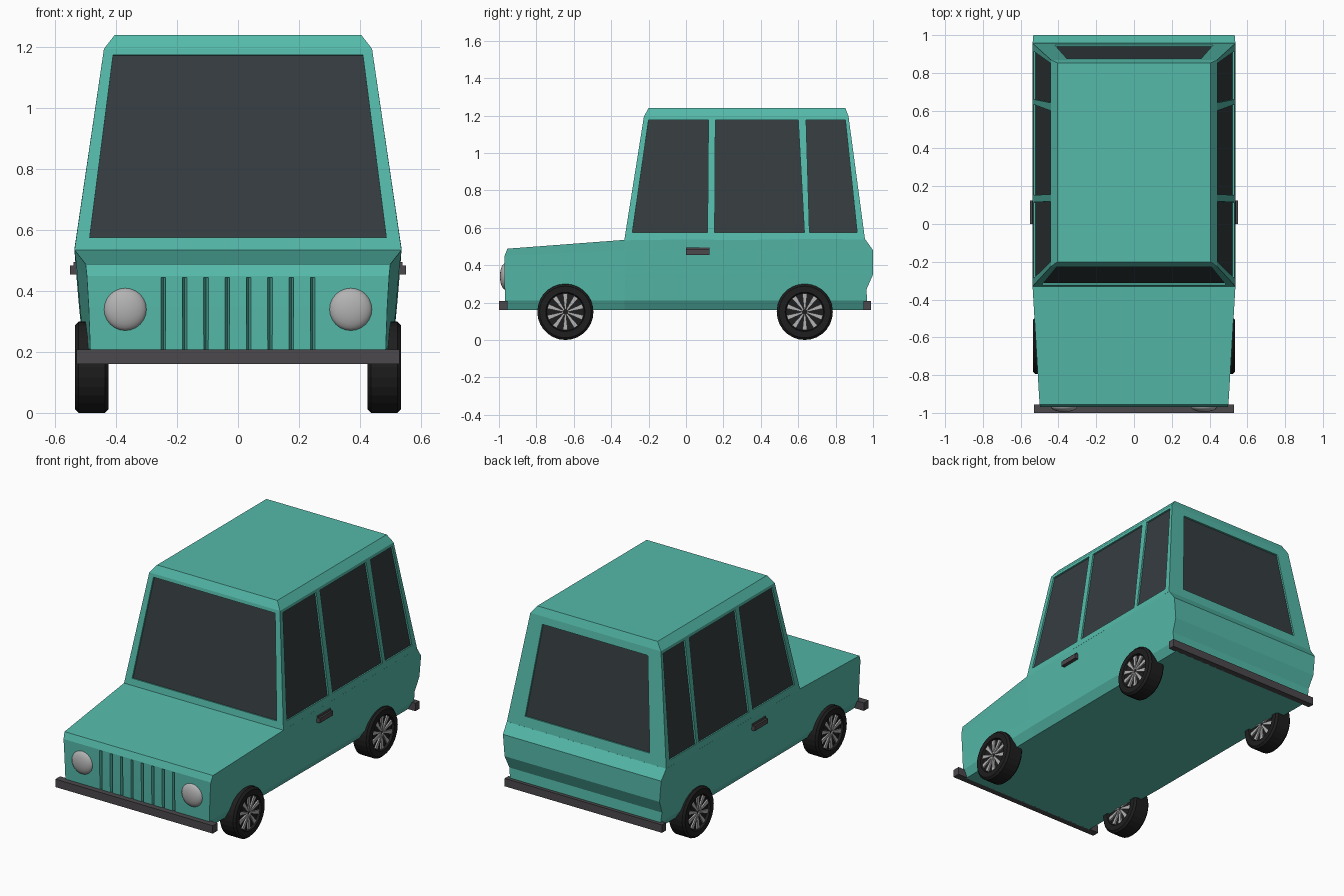
import bpy, bmesh, math
from mathutils import Vector, Matrix

if "Cube" in bpy.data.objects:
    bpy.data.objects.remove(bpy.data.objects["Cube"])


def material(name, r, g, b):
    m = bpy.data.materials.new(name)
    m.diffuse_color = (r, g, b, 1)
    m.use_nodes = True
    m.node_tree.nodes["Principled BSDF"].inputs["Base Color"].default_value = m.diffuse_color
    return m


TEAL = material("teal_paint", 0.09, 0.49, 0.40)
GLASS = material("dark_glass", 0.036, 0.046, 0.05)
RUBBER = material("rubber", 0.013, 0.013, 0.013)
TRIM = material("dark_trim", 0.07, 0.065, 0.07)
SILVER = material("silver", 0.45, 0.45, 0.45)


def finish(name, bm, mat=None):
    bmesh.ops.recalc_face_normals(bm, faces=bm.faces)
    me = bpy.data.meshes.new(name)
    bm.to_mesh(me)
    bm.free()
    ob = bpy.data.objects.new(name, me)
    bpy.context.collection.objects.link(ob)
    if mat:
        me.materials.append(mat)
    return ob


def loft(bm, rings):
    """Closed skin through rings of equal length, capped at both ends."""
    rows = [[bm.verts.new(p) for p in ring] for ring in rings]
    n = len(rows[0])
    for a, b in zip(rows, rows[1:]):
        for i in range(n):
            j = (i + 1) % n
            bm.faces.new((a[i], a[j], b[j], b[i]))
    bm.faces.new(rows[0])
    bm.faces.new(rows[-1])


def box(bm, x0, x1, y0, y1, z0, z1):
    loft(bm, [[(x0, y0, z), (x1, y0, z), (x1, y1, z), (x0, y1, z)] for z in (z0, z1)])


def cut(target, cutter):
    cutter.hide_render = True
    mod = target.modifiers.new("cut", 'BOOLEAN')
    mod.operation, mod.solver, mod.object = 'DIFFERENCE', 'EXACT', cutter
    bpy.context.view_layer.objects.active = target
    bpy.ops.object.modifier_apply(modifier=mod.name)
    bpy.data.objects.remove(cutter)


# Lower body: half sections (half width, y, z) from floor up to belt line
front = [(.465, -.962, .16), (.485, -.968, .21), (.487, -.969, .27),
         (.490, -.970, .35), (.496, -.970, .45), (.50, -.955, .488)]
cowl = [(.475, -.33, .16), (.506, -.33, .21), (.512, -.33, .27),
        (.519, -.33, .35), (.530, -.33, .48), (.537, -.33, .535)]
rear = [(.480, .955, .16), (.508, .968, .21), (.514, .965, .27),
        (.522, 1.0, .35), (.533, 1.0, .48), (.537, .957, .54)]
bm = bmesh.new()
rings = [[(w, y, z) for w, y, z in s] + [(-w, y, z) for w, y, z in reversed(s)]
         for s in (front, cowl, rear)]
rows = [[bm.verts.new(p) for p in r] for r in rings]
for a, b in zip(rows, rows[1:]):
    for i in range(12):
        j = (i + 1) % 12
        bm.faces.new((a[i], a[j], b[j], b[i]))
for r in (rows[0], rows[2]):            # ends made of horizontal strips
    for i in range(5):
        bm.faces.new((r[i], r[i + 1], r[10 - i], r[11 - i]))
body = finish("body", bm, TEAL)

# Grille grooves: narrow diamond cutters
bm = bmesh.new()
for i in range(8):
    x = (i - 3.5) * .07
    loft(bm, [[(x - .008, -.971, z), (x, -.99, z), (x + .008, -.971, z), (x, -.94, z)]
              for z in (.19, .445)])
cut(body, finish("groove_cutter", bm, TEAL))

# Cabin
bm = bmesh.new()
loft(bm, [[(-w, y0, z0), (w, y0, z0), (w, y1, z1), (-w, y1, z1)]
          for w, y0, y1, z0, z1 in ((.537, -.33, .957, .533, .538),
                                    (.440, -.225, .869, 1.195, 1.195),
                                    (.405, -.20, .852, 1.24, 1.24))])
cabin = finish("cabin", bm, TEAL)


# Windows: quads lying on the cabin faces
def side_x(z):
    return .537 - .1465 * (z - .535)


windows = {
    "windscreen": [(s * w, -.33 + .1586 * (z - .533), z)
                   for s, w, z in ((-1, .487, .575), (1, .487, .575), (1, .41, 1.175), (-1, .41, 1.175))],
    "rear_window": [(s * w, .957 - .134 * (z - .538), z)
                    for s, w, z in ((-1, .42, .60), (1, .42, .60), (1, .355, 1.15), (-1, .355, 1.15))]}
side_quads = (("front", -.287, .115, .12, -.20), ("middle", .153, .633, .60, .157),
              ("back", .660, .915, .852, .642))
for side, s in (("right", 1), ("left", -1)):
    for nm, a, b, c, d in side_quads:
        windows[f"{nm}_{side}_window"] = [(s * side_x(z), y, z) for y, z in
                                          ((a, .575), (b, .575), (c, 1.177), (d, 1.177))]


def slab(bm, quad, inner, outer):
    q = [Vector(p) for p in quad]
    n = (q[1] - q[0]).cross(q[3] - q[0]).normalized()
    if n.dot(q[0] + q[2] - Vector((0, .64, 1.75))) < 0:
        n = -n
    loft(bm, [[p + n * d for p in q] for d in (inner, outer)])


bm = bmesh.new()
for quad in windows.values():
    slab(bm, quad, -.02, .03)
cut(cabin, finish("window_cutter", bm, TEAL))
for name, quad in windows.items():
    bm = bmesh.new()
    slab(bm, quad, -.022, -.010)
    finish(name, bm, GLASS)

# Bumpers
for name, y0, y1 in (("front_bumper", -1.0, -.955), ("rear_bumper", .95, .988)):
    bm = bmesh.new()
    box(bm, -.53, .53, y0, y1, .16, .208)
    finish(name, bm, TRIM)

# Door handles: plate with an overhanging grip
for side, s in (("right", 1), ("left", -1)):
    bm = bmesh.new()
    box(bm, s * .50, s * .540, .0, .125, .455, .495)
    box(bm, s * .52, s * .551, .0, .125, .455, .484)
    finish(f"door_handle_{side}", bm, TRIM)

# Headlights: shallow domes
for side, s in (("right", 1), ("left", -1)):
    bm = bmesh.new()
    bmesh.ops.create_uvsphere(bm, u_segments=24, v_segments=12, radius=1)
    bmesh.ops.transform(bm, verts=bm.verts, matrix=Matrix.Translation((s * .37, -.965, .34)) @
                        Matrix.Diagonal((.071, .03, .071, 1)) @ Matrix.Rotation(math.pi / 2, 4, 'X'))
    for f in bm.faces:
        f.smooth = True
    finish(f"headlight_{side}", bm, SILVER)

# Wheels: turned tyre with a dark disc, and ten wedge spokes on each
tyre_profile = [(.0, .040), (.1, .040), (.105, .055), (.138, .055), (.15, .043)]
tyre_profile += [(r, -x) for r, x in reversed(tyre_profile)]
SEG = 28
for end, y in (("front", -.645), ("rear", .635)):
    for side, s in (("right", 1), ("left", -1)):
        centre = Vector((s * .48, y, .15))
        bm = bmesh.new()
        loft(bm, [[centre + Vector((x, max(r, .001) * math.cos(t), max(r, .001) * math.sin(t)))
                   for t in (2 * math.pi * k / SEG for k in range(SEG))]
                  for r, x in tyre_profile])
        finish(f"{end}_{side}_tyre", bm, RUBBER)
        bm = bmesh.new()
        for k in range(10):
            rot = Matrix.Rotation(2 * math.pi * k / 10, 3, 'X')
            loft(bm, [[centre + rot @ Vector(p) for p in
                       ((x, -.004, .012), (x, .004, .012), (x, .013, .098), (x, -.013, .098))]
                      for x in (-.049, .049)])
        finish(f"{end}_{side}_spokes", bm, SILVER)
